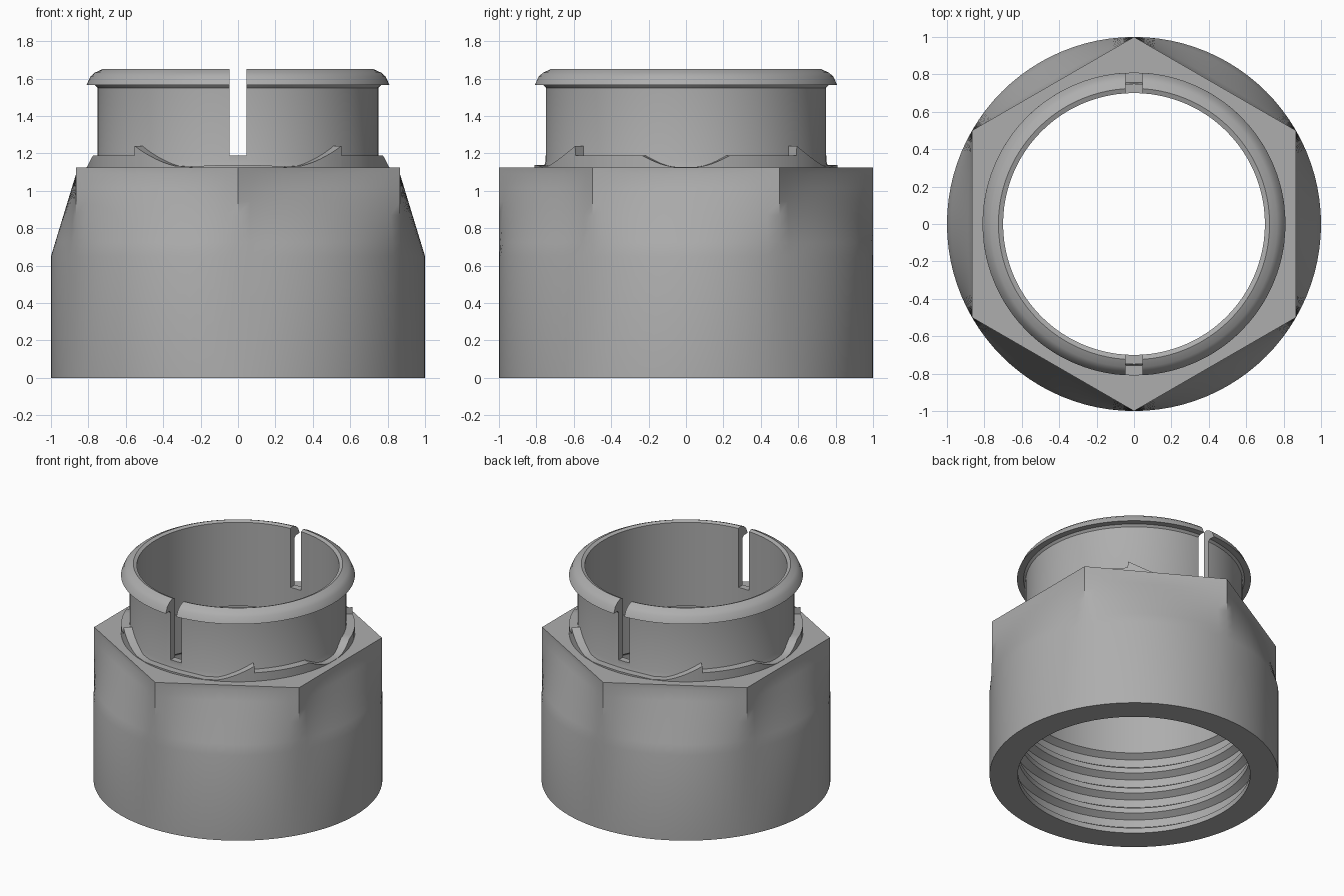
import bpy, bmesh, math

if "Cube" in bpy.data.objects:
    bpy.data.objects.remove(bpy.data.objects["Cube"])

SEG = 96
CORNER = math.pi / 3

mat = bpy.data.materials.new("plain grey")
mat.diffuse_color = (0.42, 0.42, 0.42, 1)
mat.use_nodes = True
mat.node_tree.nodes["Principled BSDF"].inputs["Base Color"].default_value = mat.diffuse_color


def finish(name, bm):
    """Turn a bmesh into a named, shaded object."""
    bmesh.ops.recalc_face_normals(bm, faces=bm.faces)
    mesh = bpy.data.meshes.new(name)
    bm.to_mesh(mesh)
    bm.free()
    mesh.materials.append(mat)
    obj = bpy.data.objects.new(name, mesh)
    bpy.context.collection.objects.link(obj)
    return obj


def smooth(obj):
    bpy.ops.object.select_all(action='DESELECT')
    obj.select_set(True)
    bpy.context.view_layer.objects.active = obj
    bpy.ops.object.shade_smooth_by_angle(angle=math.radians(30))


def sweep(name, sections):
    """Join closed cross-sections around the z axis: [(angle, [(r, z), ...]), ...]"""
    bm = bmesh.new()
    rings = [[bm.verts.new((r * math.cos(a), r * math.sin(a), z)) for r, z in pts]
             for a, pts in sections]
    for i, ring in enumerate(rings):
        nxt = rings[(i + 1) % len(rings)]
        for j in range(len(ring)):
            k = (j + 1) % len(ring)
            bm.faces.new((ring[j], nxt[j], nxt[k], ring[k]))
    return finish(name, bm)


angles = [2 * math.pi * i / SEG for i in range(SEG)]

# Threaded bore, from the shoulder down to the open bottom
PITCH = 0.16
bore = [(0.70, 1.125), (0.70, 1.0), (0.81, 1.0)]
for i in reversed(range(4)):
    z = 0.03 + PITCH * i
    bore += [(0.805, z + 0.13), (0.85, z + 0.10), (0.85, z + 0.04), (0.805, z + 0.01)]
bore.append((0.805, 0.0))


# Body: round at the bottom, blending into a hexagon at the top
def body_section(a):
    off = (a - math.pi / 2) % CORNER - CORNER / 2
    hex_r = math.cos(CORNER / 2) / math.cos(off)
    outer = [(1.0, 0.0)]
    for i in range(7):
        t = i / 6
        outer.append((1 + (hex_r - 1) * t, 0.65 + 0.44 * t))
    outer.append((hex_r, 1.125))
    return outer + bore


body = sweep("nut_body", [(a, body_section(a)) for a in angles])
smooth(body)

# Neck with a lipped rim
neck_profile = [(0.70, 1.11), (0.765, 1.11), (0.75, 1.16), (0.75, 1.55), (0.765, 1.565),
                (0.81, 1.565), (0.79, 1.61), (0.765, 1.632), (0.725, 1.65), (0.70, 1.64)]
neck = sweep("slotted_neck", [(a, neck_profile) for a in angles])

# Slot through front and back of the neck
bm = bmesh.new()
bmesh.ops.create_cube(bm, size=1)
for v in bm.verts:
    v.co = (v.co.x * 0.09, v.co.y * 3, 1.19 + (v.co.z + 0.5) * 0.8)
cutter = finish("slot_cutter", bm)
cutter.hide_render = True
cutter.hide_set(True)
mod = neck.modifiers.new("slot", 'BOOLEAN')
mod.object = cutter
mod.operation = 'DIFFERENCE'
mod.solver = 'EXACT'
bpy.context.view_layer.objects.active = neck
bpy.ops.object.modifier_apply(modifier=mod.name)
bpy.data.objects.remove(cutter)
smooth(neck)

# Ratchet collar: one quarter as (degrees from the y axis, height)
quarter = [(0, 1.138), (6, 1.138), (12, 1.135), (18, 1.128)]
quarter += [(22 + 21 * t / 8, 1.128 + 0.112 * (t / 8) ** 1.5) for t in range(1, 9)]
quarter += [(43.1, 1.19)] + [(43 + 5 * i, 1.19) for i in range(1, 7)]
quarter += [(73 + 14 * t / 6, 1.19 - 0.063 * math.sin(t / 6 * math.pi / 2))
            for t in range(1, 7)]
half = quarter + [(180 - d, h) for d, h in reversed(quarter)]
full = half + [(360 - d, h) for d, h in reversed(half[1:-1])]
collar = sweep("ratchet_collar", [
    (math.radians(90 - d), [(0.74, 1.115), (0.81, 1.115), (0.81, h), (0.74, h)])
    for d, h in full])
smooth(collar)
